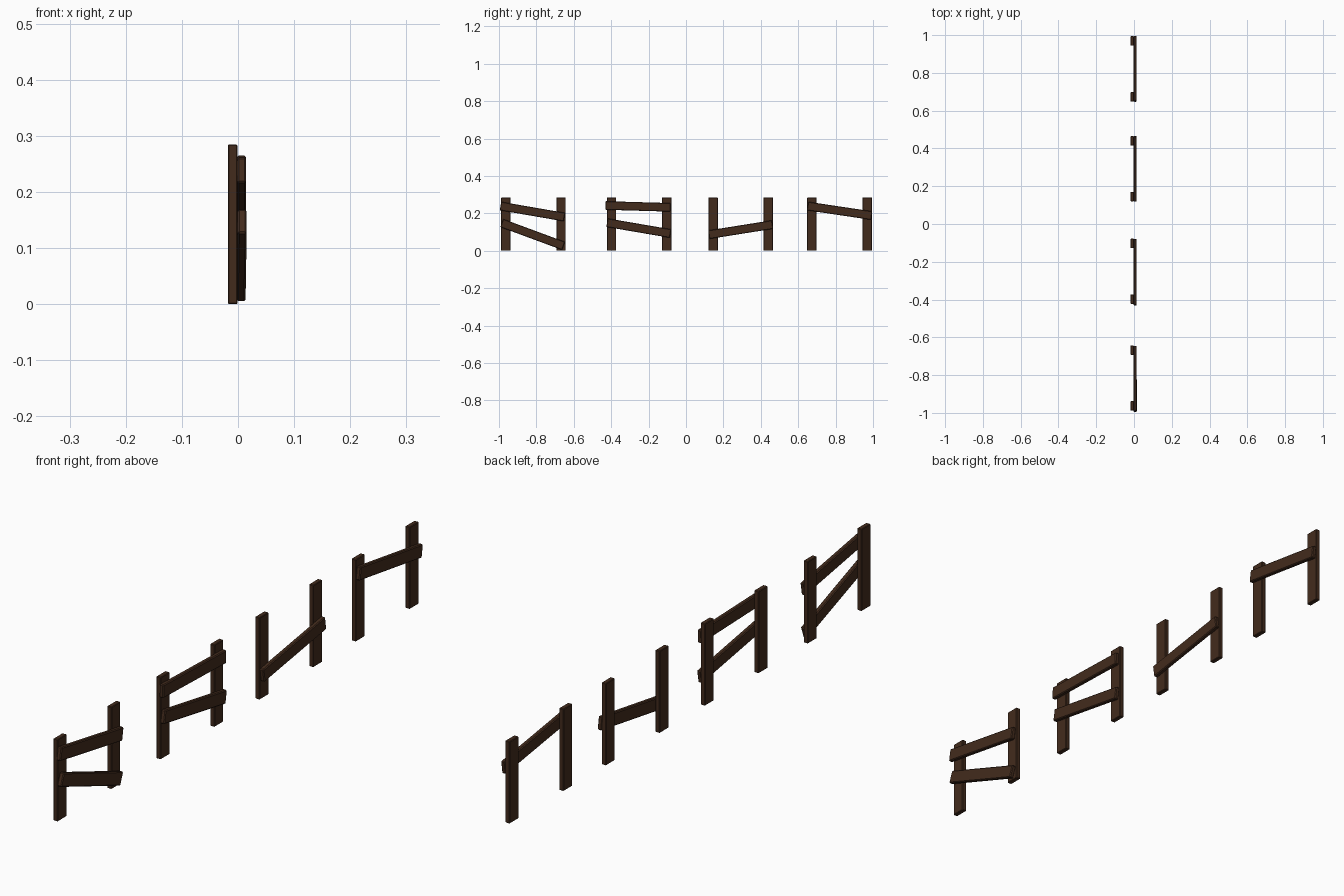
import bpy, bmesh, math
from mathutils import Matrix, Vector

if "Cube" in bpy.data.objects:
    bpy.data.objects.remove(bpy.data.objects["Cube"])

wood = bpy.data.materials.new("dark_wood")
wood.diffuse_color = (0.055, 0.024, 0.012, 1)
wood.use_nodes = True
wood.node_tree.nodes["Principled BSDF"].inputs["Base Color"].default_value = wood.diffuse_color


def board(name, size, loc, tilt=0.0, yaw=0.0, bevel=0.002):
    """Flat-shaded plank with chamfered edges, tilted about x."""
    bm = bmesh.new()
    bmesh.ops.create_cube(bm, size=1)
    bmesh.ops.scale(bm, vec=Vector(size), verts=bm.verts)
    bmesh.ops.bevel(bm, geom=bm.edges[:], offset=bevel, segments=1,
                    affect='EDGES', profile=0.5)
    bm.transform(Matrix.Rotation(yaw, 4, 'Z'))
    bm.transform(Matrix.Rotation(tilt, 4, 'X'))
    me = bpy.data.meshes.new(name)
    bm.to_mesh(me)
    bm.free()
    me.materials.append(wood)
    ob = bpy.data.objects.new(name, me)
    ob.location = loc
    bpy.context.collection.objects.link(ob)
    return ob


POST_H = 0.285
# each section: y of its two posts, rails as (y0, z0, y1, z1, yaw)
sections = [
    ((-0.963, -0.668), [(-0.992, 0.239, -0.65, 0.18, 0),
                        (-0.985, 0.148, -0.655, 0.026, 0.006)]),
    ((-0.398, -0.103), [(-0.43, 0.242, -0.083, 0.232, 0),
                        (-0.422, 0.150, -0.083, 0.092, 0)]),
    ((0.145, 0.440), [(0.122, 0.086, 0.463, 0.140, 0)]),
    ((0.673, 0.969), [(0.65, 0.239, 0.993, 0.188, 0)]),
]

for i, (posts, rails) in enumerate(sections, 1):
    # upright posts
    for j, y in enumerate(posts, 1):
        board(f"post_{i}_{j}", (0.017, 0.05, POST_H), (-0.0095, y, POST_H / 2))
    # crooked rails nailed on the +x side
    for j, (y0, z0, y1, z1, yaw) in enumerate(rails, 1):
        length = math.hypot(y1 - y0, z1 - z0)
        board(f"rail_{i}_{j}", (0.016, length, 0.046),
              (0.0065, (y0 + y1) / 2, (z0 + z1) / 2),
              math.atan2(z1 - z0, y1 - y0), yaw, 0.003)
